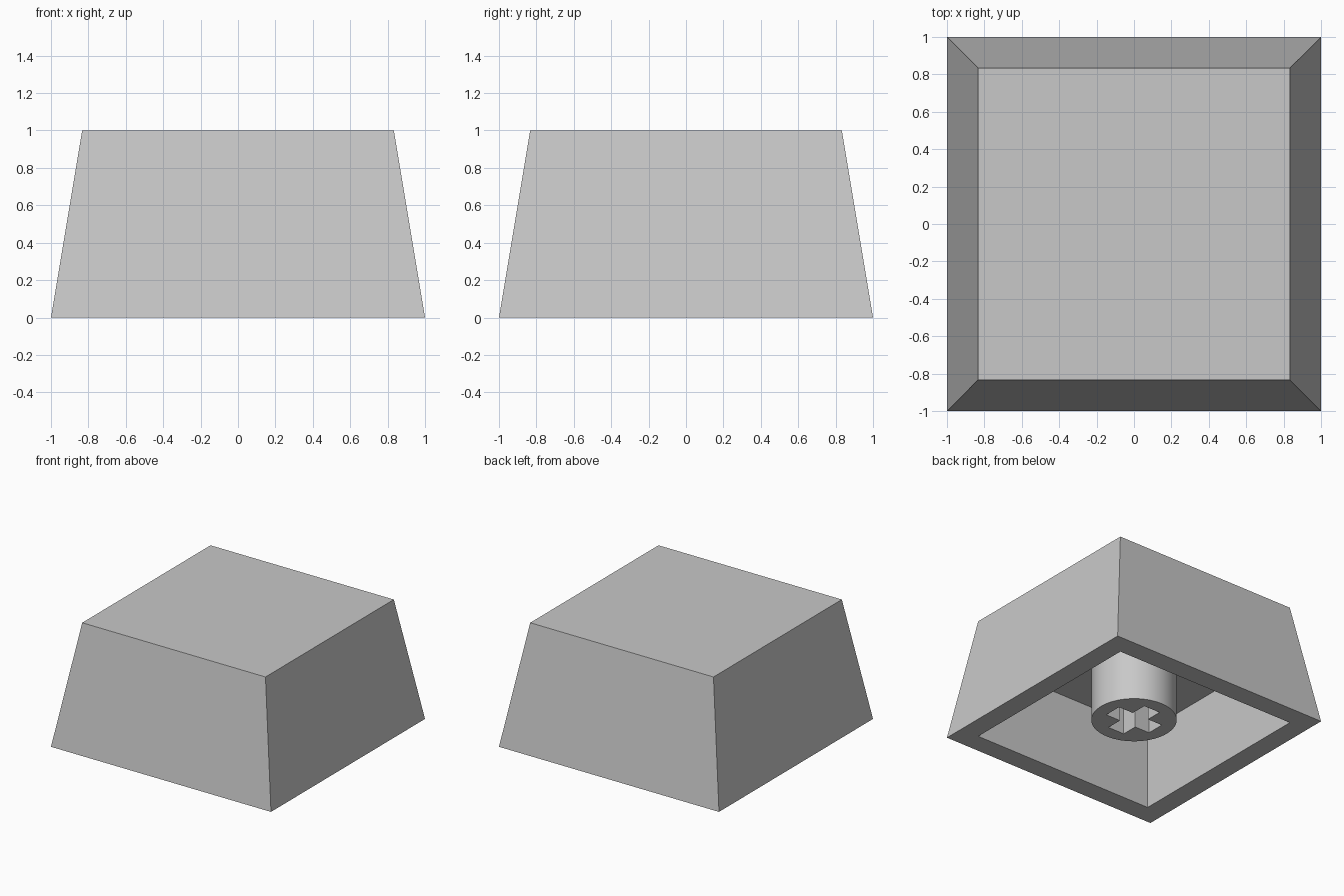
import bpy
import bmesh
import math

default_cube = bpy.data.objects.get("Cube")
if default_cube:
    bpy.data.objects.remove(default_cube, do_unlink=True)

# Main dimensions
TOP_HALF = 0.833
WALL = 0.167
CEILING = 0.665
STEM_RADIUS = 0.322
STEM_BOTTOM = 0.083
ARM_LENGTH, ARM_HALF_WIDTH = 0.21, 0.075

grey = bpy.data.materials.new("light grey plastic")
grey.use_nodes = True
colour = (0.58, 0.58, 0.58, 1)
grey.diffuse_color = colour
grey.node_tree.nodes["Principled BSDF"].inputs["Base Color"].default_value = colour


def finish(bm, name):
    """Turn a bmesh into a named, coloured object."""
    bmesh.ops.recalc_face_normals(bm, faces=bm.faces)
    mesh = bpy.data.meshes.new(name)
    bm.to_mesh(mesh)
    bm.free()
    mesh.materials.append(grey)
    obj = bpy.data.objects.new(name, mesh)
    bpy.context.collection.objects.link(obj)
    return obj


def add_loop(bm, points, z):
    """Add a closed loop of edges at height z."""
    verts = [bm.verts.new((x, y, z)) for x, y in points]
    return [bm.edges.new((v, verts[i - 1])) for i, v in enumerate(verts)]


# Cap shell: tapered block, hollowed from below with straight inner walls
bm = bmesh.new()
bmesh.ops.create_cube(bm, size=2)
for v in bm.verts:
    if v.co.z > 0:
        v.co = (v.co.x * TOP_HALF, v.co.y * TOP_HALF, 1)
    else:
        v.co.z = 0
bm.normal_update()
underside = min(bm.faces, key=lambda f: f.calc_center_median().z)
bmesh.ops.inset_region(bm, faces=[underside], thickness=WALL, use_even_offset=True)
cavity = bmesh.ops.extrude_discrete_faces(bm, faces=[underside])["faces"][0]
bmesh.ops.translate(bm, verts=cavity.verts, vec=(0, 0, CEILING))
bmesh.ops.remove_doubles(bm, verts=bm.verts, dist=0.0001)
finish(bm, "cap_shell")

# Stem: round post with a cross-shaped socket
bm = bmesh.new()
segments = 64
circle = [(STEM_RADIUS * math.cos(math.tau * i / segments),
           STEM_RADIUS * math.sin(math.tau * i / segments)) for i in range(segments)]
w, a = ARM_HALF_WIDTH, ARM_LENGTH
cross = []
for quarter in range(4):
    c, s = round(math.cos(quarter * math.pi / 2)), round(math.sin(quarter * math.pi / 2))
    cross += [(x * c - y * s, x * s + y * c) for x, y in ((a, -w), (a, w), (w, w))]
edges = add_loop(bm, circle, STEM_BOTTOM) + add_loop(bm, cross, STEM_BOTTOM)
bmesh.ops.triangle_fill(bm, edges=edges, use_beauty=True, normal=(0, 0, -1))
extruded = bmesh.ops.extrude_face_region(bm, geom=bm.faces[:], use_keep_orig=True)["geom"]
raised = [g for g in extruded if isinstance(g, bmesh.types.BMVert)]
bmesh.ops.translate(bm, verts=raised, vec=(0, 0, CEILING + 0.02 - STEM_BOTTOM))
stem = finish(bm, "stem")

# Smooth the round side, keep the socket and rims crisp
bpy.ops.object.select_all(action="DESELECT")
stem.select_set(True)
bpy.context.view_layer.objects.active = stem
bpy.ops.object.shade_smooth_by_angle(angle=math.radians(30))
